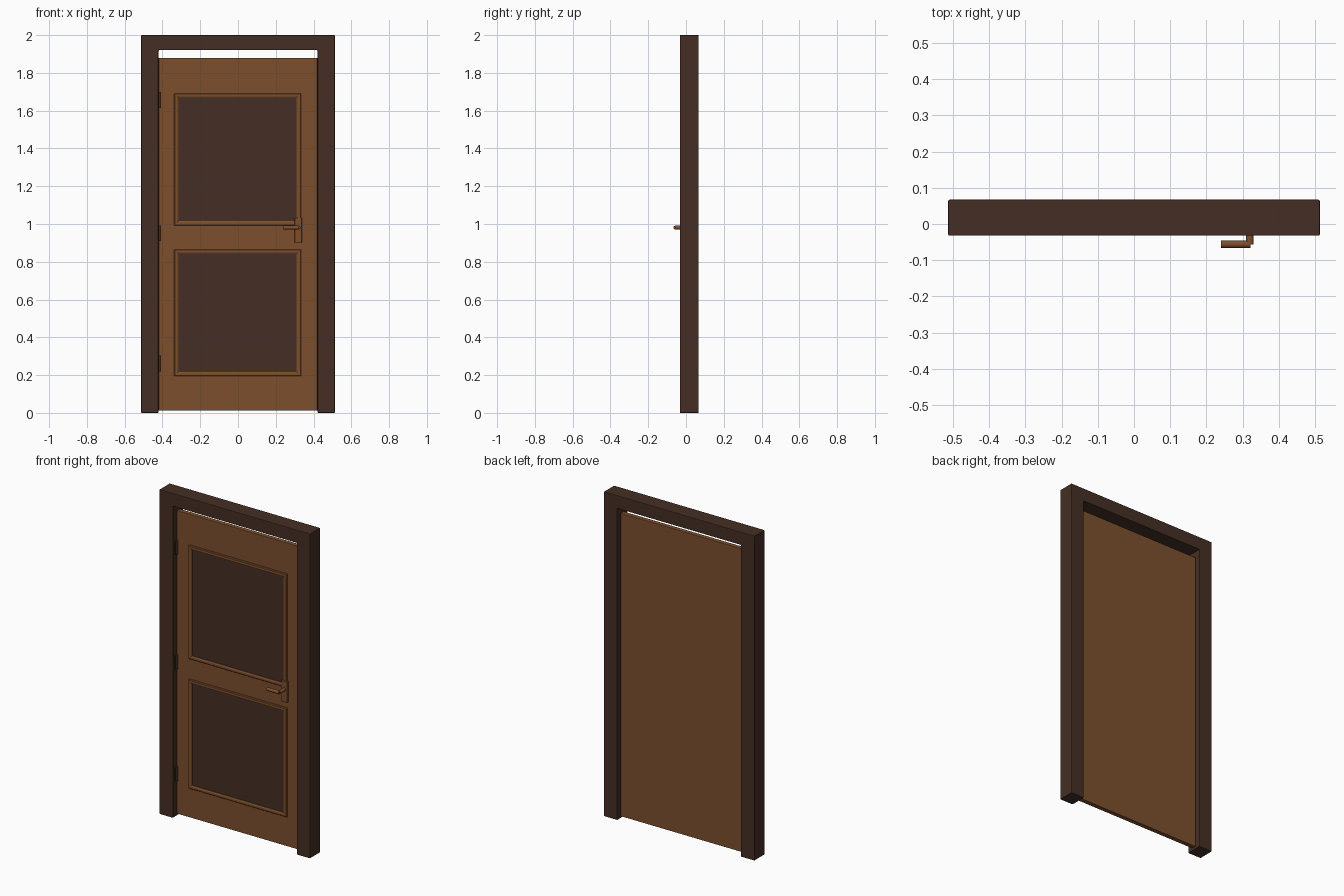
import bpy, bmesh
from mathutils import Vector

if "Cube" in bpy.data.objects:
    bpy.data.objects.remove(bpy.data.objects["Cube"])


def material(name, rgb):
    m = bpy.data.materials.new(name)
    m.diffuse_color = (*rgb, 1)
    m.use_nodes = True
    m.node_tree.nodes["Principled BSDF"].inputs["Base Color"].default_value = m.diffuse_color
    return m


DOOR = material("warm brown wood", (0.205, 0.078, 0.027))
DARK = material("dark brown wood", (0.060, 0.028, 0.018))


def finish(name, bm, mat, bevel=0):
    bmesh.ops.recalc_face_normals(bm, faces=bm.faces[:])
    me = bpy.data.meshes.new(name)
    bm.to_mesh(me)
    bm.free()
    me.materials.append(mat)
    ob = bpy.data.objects.new(name, me)
    bpy.context.collection.objects.link(ob)
    if bevel:
        b = ob.modifiers.new("bevel", "BEVEL")
        b.width = bevel
        b.segments = 2
    return ob


def prism(name, outline, y0, y1, mat, bevel=0):
    """Extrude an x-z outline from y0 to y1."""
    bm = bmesh.new()
    f = bm.faces.new([bm.verts.new((x, y0, z)) for x, z in outline])
    r = bmesh.ops.extrude_face_region(bm, geom=[f])
    vs = [v for v in r["geom"] if isinstance(v, bmesh.types.BMVert)]
    bmesh.ops.translate(bm, verts=vs, vec=(0, y1 - y0, 0))
    return finish(name, bm, mat, bevel)


def box(name, x0, x1, y0, y1, z0, z1, mat, bevel=0):
    return prism(name, [(x0, z0), (x1, z0), (x1, z1), (x0, z1)], y0, y1, mat, bevel)


def moulding(name, x0, x1, z0, z1, mat):
    """Mitred picture-frame moulding swept round a rectangle."""
    # (inset from outer edge, y): door face, outer slope, crown, inner edge
    section = [(0.0, 0.008), (0.0, 0.0), (0.004, -0.004), (0.016, -0.004),
               (0.023, 0.0), (0.023, 0.008)]
    bm = bmesh.new()
    loops = []
    for d, y in section:
        loops.append([bm.verts.new((x, y, z)) for x, z in
                      ((x0 + d, z0 + d), (x1 - d, z0 + d), (x1 - d, z1 - d), (x0 + d, z1 - d))])
    n = len(section)
    for i in range(n):
        a, b = loops[i], loops[(i + 1) % n]
        for j in range(4):
            k = (j + 1) % 4
            bm.faces.new((a[j], a[k], b[k], b[j]))
    return finish(name, bm, mat)


def rod(name, p, q, radius, mat, sides=12):
    p, q = Vector(p), Vector(q)
    bm = bmesh.new()
    bmesh.ops.create_cone(bm, cap_ends=True, segments=sides, radius1=radius,
                          radius2=radius, depth=(q - p).length)
    rot = (q - p).to_track_quat("Z", "Y").to_matrix()
    bmesh.ops.rotate(bm, verts=bm.verts[:], matrix=rot)
    bmesh.ops.translate(bm, verts=bm.verts[:], vec=(p + q) / 2)
    ob = finish(name, bm, mat)
    for f in ob.data.polygons:
        f.use_smooth = len(f.vertices) == 4
    return ob


# U-shaped door frame
W, I = 0.513, 0.422
prism("door_frame", [(-W, 0), (-I, 0), (-I, 1.92), (I, 1.92), (I, 0), (W, 0), (W, 2), (-W, 2)],
      -0.032, 0.067, DARK, 0.003)

# Door leaf
FACE = 0.007
box("door_leaf", -0.42, 0.42, FACE, 0.035, 0.012, 1.88, DOOR, 0.002)

# Two dark panels with raised mouldings
for label, z0, z1 in (("upper", 0.992, 1.692), ("lower", 0.194, 0.866)):
    box(label + "_panel", -0.322, 0.32, FACE - 0.002, FACE + 0.003, z0 + 0.015, z1 - 0.015, DARK)
    moulding(label + "_moulding", -0.338, 0.334, z0, z1, DOOR)

# Hinges on the left jamb
for i, z in enumerate((0.262, 0.951, 1.656)):
    box("hinge_plate_%d" % i, -0.424, -0.417, -0.016, 0.008, z - 0.042, z + 0.042, DARK)
    rod("hinge_pin_%d" % i, (-0.417, 0.001, z - 0.042), (-0.417, 0.001, z + 0.042), 0.007, DARK)

# Handle: plate, shank and lever
box("handle_plate", 0.30, 0.338, -0.007, FACE + 0.002, 0.902, 1.032, DOOR, 0.002)
rod("handle_shank", (0.32, FACE, 0.981), (0.32, -0.056, 0.981), 0.0105, DOOR)
rod("handle_lever", (0.322, -0.056, 0.981), (0.24, -0.056, 0.981), 0.0105, DOOR)
